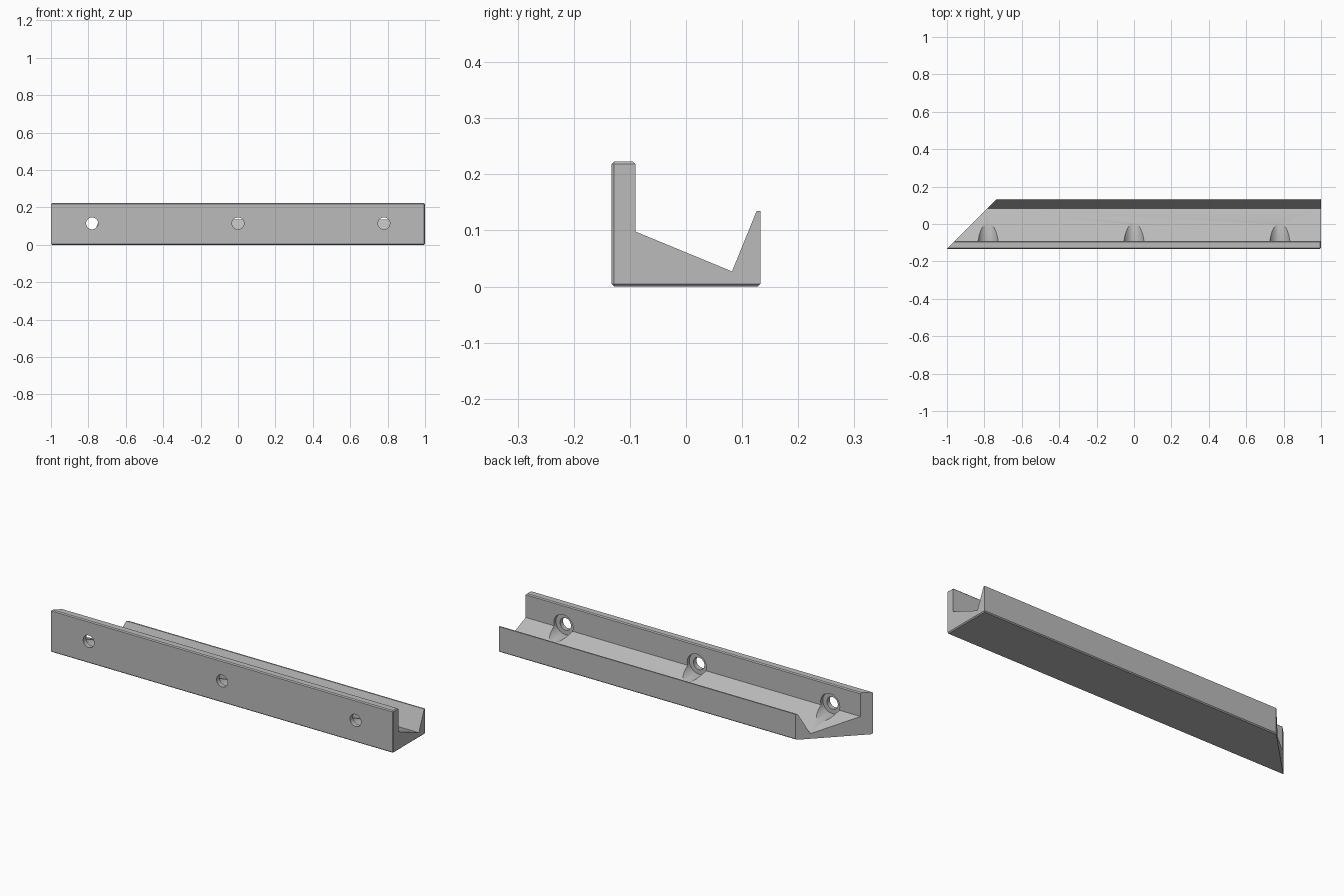
import bpy, bmesh, math

if "Cube" in bpy.data.objects:
    bpy.data.objects.remove(bpy.data.objects["Cube"], do_unlink=True)

FRONT, BACK, TOP, LIP = -0.133, 0.133, 0.223, 0.135
WALL = -0.09

grey = bpy.data.materials.new("plain_grey")
grey.use_nodes = True
grey.diffuse_color = (0.5, 0.5, 0.5, 1)
grey.node_tree.nodes["Principled BSDF"].inputs["Base Color"].default_value = (0.5, 0.5, 0.5, 1)

# Rail: trough profile extruded along x, with a 45 degree mitre at the right end
profile = [(FRONT, 0), (BACK, 0), (BACK, LIP), (0.126, LIP),
           (0.082, 0.027), (WALL, 0.098), (WALL, TOP), (FRONT, TOP)]
bm = bmesh.new()
mitred = [bm.verts.new((-1 + y - FRONT, y, z)) for y, z in profile]
square = [bm.verts.new((1, y, z)) for y, z in profile]
bm.faces.new(mitred)
bm.faces.new(square)
count = len(profile)
for i in range(count):
    j = (i + 1) % count
    bm.faces.new((mitred[i], mitred[j], square[j], square[i]))
bmesh.ops.recalc_face_normals(bm, faces=bm.faces)


# Small chamfers on the base, the tall wall and the square end
def chamfered(edge):
    a, b = (v.co for v in edge.verts)
    if abs(a.x - b.x) > 1:
        return max(a.z, b.z) < 0.001 or min(a.z, b.z) > TOP - 0.001
    if min(a.x, b.x) > 0.999:
        return (max(a.z, b.z) < 0.001 or min(a.z, b.z) > TOP - 0.001
                or max(a.y, b.y) < FRONT + 0.001)
    return False


bmesh.ops.bevel(bm, geom=[e for e in bm.edges if chamfered(e)],
                offset=0.005, offset_type='OFFSET', segments=1,
                profile=0.5, affect='EDGES')
mesh = bpy.data.meshes.new("mitred_rail")
bm.to_mesh(mesh)
bm.free()
mesh.materials.append(grey)
rail = bpy.data.objects.new("mitred_rail", mesh)
bpy.context.collection.objects.link(rail)


# Screw holes with wide counterbores running out into the sloped floor
def drill(x, radius, y0, y1):
    bpy.ops.mesh.primitive_cylinder_add(
        vertices=48, radius=radius, depth=y1 - y0,
        location=(x, (y0 + y1) / 2, 0.115), rotation=(math.pi / 2, 0, 0))
    cutter = bpy.context.object
    cutter.name = "hole_cutter"
    cutter.hide_render = True
    cutter.data.materials.append(grey)
    bpy.ops.object.select_all(action='DESELECT')
    bpy.context.view_layer.objects.active = rail
    rail.select_set(True)
    mod = rail.modifiers.new("hole", 'BOOLEAN')
    mod.operation = 'DIFFERENCE'
    mod.solver = 'EXACT'
    mod.object = cutter
    bpy.ops.object.modifier_apply(modifier=mod.name)
    bpy.data.objects.remove(cutter, do_unlink=True)


for x in (-0.78, 0, 0.78):
    drill(x, 0.032, -0.2, -0.05)
    drill(x, 0.056, WALL - 0.018, 0.03)

bpy.ops.object.shade_smooth_by_angle(angle=math.radians(25))
